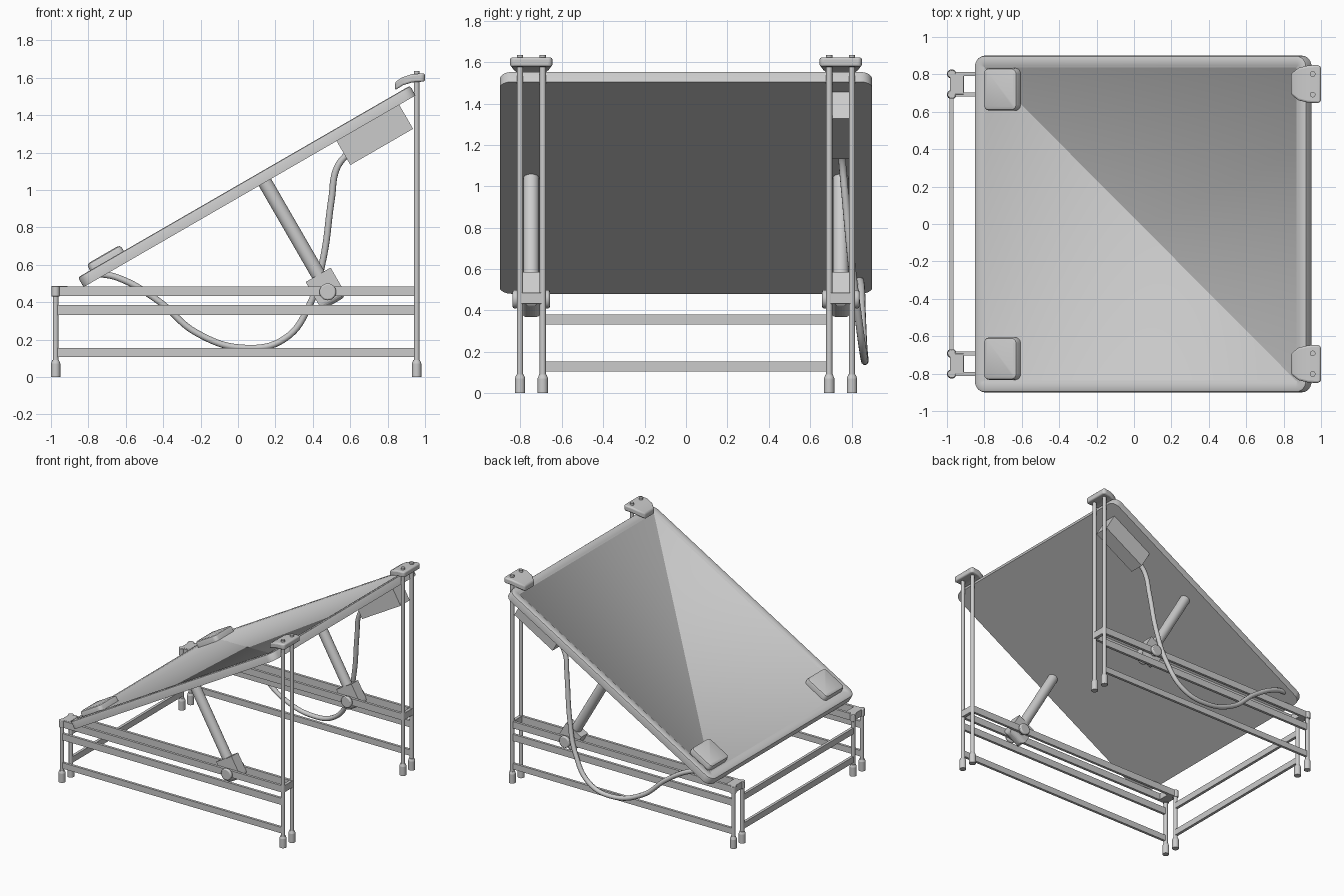
import bpy, bmesh
from math import radians, pi
from mathutils import Matrix, Vector

if "Cube" in bpy.data.objects:
    bpy.data.objects.remove(bpy.data.objects["Cube"])

TILT = Matrix.Translation((0.047, 0, 1.019)) @ Matrix.Rotation(radians(-30), 4, 'Y')
I = Matrix.Identity(4)


def finish(name, bm, bevel=0, segs=2, mat=I, smooth=True):
    bmesh.ops.recalc_face_normals(bm, faces=bm.faces)
    me = bpy.data.meshes.new(name)
    bm.to_mesh(me)
    bm.free()
    ob = bpy.data.objects.new(name, me)
    bpy.context.collection.objects.link(ob)
    ob.matrix_world = mat
    if bevel:
        m = ob.modifiers.new("bevel", 'BEVEL')
        m.width, m.segments, m.limit_method = bevel, segs, 'ANGLE'
    if smooth:
        bpy.ops.object.select_all(action='DESELECT')
        ob.select_set(True)
        bpy.context.view_layer.objects.active = ob
        bpy.ops.object.shade_smooth_by_angle(angle=radians(35))
    return ob


def box(name, lo, hi, bevel=0, mat=I):
    lo, hi = Vector(lo), Vector(hi)
    bm = bmesh.new()
    bmesh.ops.create_cube(bm, size=1, matrix=Matrix.Translation((lo + hi) / 2)
                          @ Matrix.Diagonal((*(hi - lo), 1)))
    return finish(name, bm, bevel, 2, mat, bevel > 0)


def rod(name, a, b, r, bevel=0, mat=I, r2=None):
    a, b = Vector(a), Vector(b)
    d = b - a
    bm = bmesh.new()
    bmesh.ops.create_cone(bm, cap_ends=True, segments=24, radius1=r,
                          radius2=r if r2 is None else r2, depth=d.length,
                          matrix=Matrix.Translation((a + b) / 2)
                          @ d.to_track_quat('Z', 'Y').to_matrix().to_4x4())
    return finish(name, bm, bevel, 2, mat)


def plate(name, lo, hi, corner, edge, lip=0, drop=0, mat=I):
    """Slab with rounded plan corners, softened top edge and optional recess."""
    lo, hi = Vector(lo), Vector(hi)
    bm = bmesh.new()
    bmesh.ops.create_cube(bm, size=1, matrix=Matrix.Translation((lo + hi) / 2)
                          @ Matrix.Diagonal((*(hi - lo), 1)))
    up = [e for e in bm.edges if abs(e.verts[0].co.z - e.verts[1].co.z) > 1e-4]
    bmesh.ops.bevel(bm, geom=up, offset=corner, segments=6, profile=0.5, affect='EDGES')
    bm.normal_update()
    top = [f for f in bm.faces if f.normal.z > 0.9]
    bmesh.ops.bevel(bm, geom=list(top[0].edges), offset=edge, segments=2,
                    profile=0.5, affect='EDGES')
    if drop:
        bm.normal_update()
        top = [max(bm.faces, key=lambda f: f.calc_area() if f.normal.z > 0.9 else 0)]
        bmesh.ops.inset_region(bm, faces=top, thickness=lip)
        bmesh.ops.inset_region(bm, faces=top, thickness=0.012, depth=-drop)
    return finish(name, bm, 0, 2, mat)


# Tilted panel with a shallow recessed face
plate("panel", (-1.025, -0.9, -0.03), (1.025, 0.9, 0.03), 0.06, 0.012, 0.04, 0.008, TILT)

for s, side in ((-1, "front"), (1, "back")):
    yo, yi = s * 0.802, s * 0.692
    ym = s * 0.748

    # Posts and feet
    for x, top, end in ((-0.975, 0.485, "low"), (0.955, 1.635, "high")):
        for y in (yo, yi):
            rod(f"{side}_{end}_post", (x, y, 0.05), (x, y, top), 0.015)
            rod(f"{side}_{end}_foot", (x, y, 0), (x, y, 0.072), 0.025)
            rod(f"{side}_{end}_foot_collar", (x, y, 0.072), (x, y, 0.09), 0.025, r2=0.018)

    # Side rails: an upper pair, plus two lower bars on the outer posts
    for y in (yo, yi):
        box(f"{side}_upper_rail", (-0.975, y - 0.01, 0.432), (0.955, y + 0.01, 0.485))
    box(f"{side}_middle_rail", (-0.965, yo - 0.01, 0.332), (0.945, yo + 0.01, 0.385))
    box(f"{side}_lower_rail", (-0.965, yo - 0.01, 0.108), (0.945, yo + 0.01, 0.155))

    # Brackets joining each pair of posts
    for x0, x1 in ((-0.985, -0.91), (0.942, 0.968)):
        box(f"{side}_bracket", (x0, ym - 0.055, 0.432), (x1, ym + 0.055, 0.487), 0.003)
    for y in (yo, yi):
        rod(f"{side}_post_cap", (-0.975, y, 0.43), (-0.975, y, 0.487), 0.022, 0.004)

    # Strut, socket and pivot
    rod(f"{side}_strut", (0.095, ym, -0.02), (0.095, ym, -0.65), 0.038, mat=TILT)
    box(f"{side}_strut_socket", (0.017, ym - 0.041, -0.775), (0.171, ym + 0.041, -0.6), 0.0, TILT)
    sock = bpy.context.collection.objects[-1]
    bm = bmesh.new()
    bm.from_mesh(sock.data)
    low = [e for e in bm.edges if all(v.co.z < -0.7 for v in e.verts)]
    bmesh.ops.bevel(bm, geom=low, offset=0.034, segments=5, profile=0.5, affect='EDGES')
    bm.to_mesh(sock.data)
    bm.free()
    rod(f"{side}_pivot", (0.48, ym - 0.075, 0.455), (0.48, ym + 0.075, 0.455), 0.03)
    for k in (-1, 1):
        rod(f"{side}_pivot_cap", (0.48, ym + k * 0.064, 0.455),
            (0.48, ym + k * 0.09, 0.455), 0.045, 0.008)

    # Pad near the low edge
    plate(f"{side}_low_pad", (-0.95, s * 0.72 - 0.113, 0.01),
          (-0.742, s * 0.72 + 0.113, 0.068), 0.03, 0.018, mat=TILT)

    # Bent clip over the high edge
    bm = bmesh.new()
    rings = []
    for x, w, z in ((0.84, 0.055, 1.555), (0.88, 0.087, 1.581),
                    (0.93, 0.099, 1.597), (0.985, 0.103, 1.601), (1.0, 0.09, 1.601)):
        rings.append([bm.verts.new((x, ym + a * w, z + b * 0.022))
                      for a, b in ((-1, -1), (1, -1), (1, 1), (-1, 1))])
    for r0, r1 in zip(rings, rings[1:]):
        for i in range(4):
            j = (i + 1) % 4
            bm.faces.new((r0[i], r0[j], r1[j], r1[i]))
    bm.faces.new(rings[0])
    bm.faces.new(rings[-1])
    finish(f"{side}_high_clip", bm, 0.012, 3)

# Cross bars between the low posts
for z in (0.332, 0.106):
    box("cross_bar", (-0.986, -0.685, z), (-0.964, 0.685, z + 0.048))

# Junction box under the panel
box("junction_box", (0.537, 0.69, -0.178), (0.924, 0.805, -0.02), 0, TILT)

# Hanging cable
cu = bpy.data.curves.new("cable", 'CURVE')
cu.dimensions = '3D'
cu.bevel_depth, cu.bevel_resolution, cu.resolution_u = 0.018, 3, 8
cu.use_fill_caps = True
pts = [(-0.76, 0.835, 0.555), (-0.64, 0.845, 0.53), (-0.43, 0.85, 0.41), (-0.22, 0.858, 0.235),
       (0.04, 0.865, 0.155), (0.25, 0.855, 0.205), (0.385, 0.83, 0.39),
       (0.455, 0.80, 0.63), (0.50, 0.77, 0.95), (0.53, 0.755, 1.12), (0.60, 0.75, 1.21)]
sp = cu.splines.new('BEZIER')
sp.bezier_points.add(len(pts) - 1)
for p, c in zip(sp.bezier_points, pts):
    p.co = c
    p.handle_left_type = p.handle_right_type = 'AUTO'
bpy.context.collection.objects.link(bpy.data.objects.new("cable", cu))
